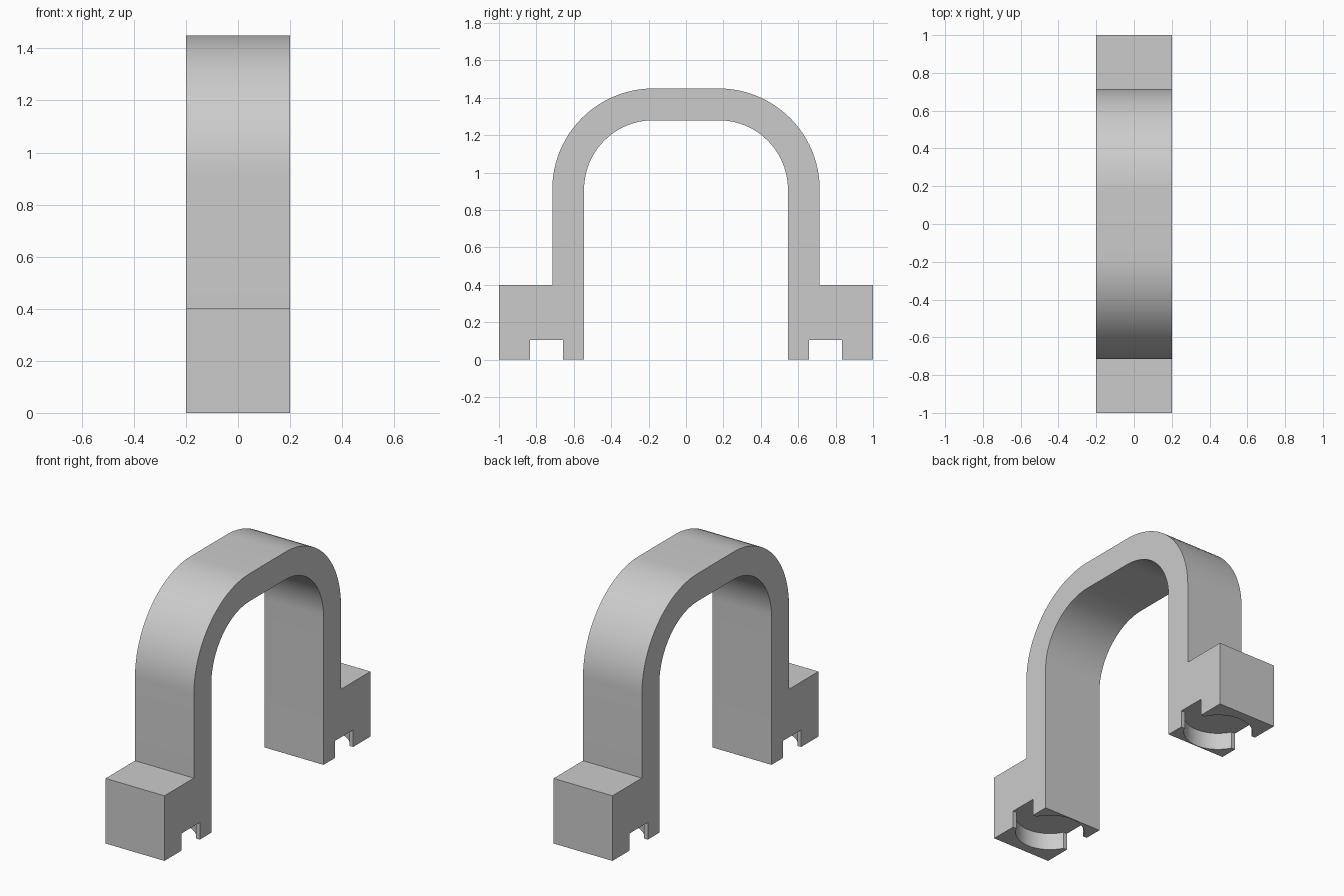
import bpy
import bmesh
from math import asin, cos, sin, pi, radians
from mathutils import Vector

if "Cube" in bpy.data.objects:
    bpy.data.objects.remove(bpy.data.objects["Cube"])

HALF_WIDTH = 0.2        # half thickness along x
LEG_OUT, LEG_IN = 0.715, 0.545
TOP, FOOT_TOP = 1.45, 0.4
BEND_Y = 0.175          # centre of the bend
BEND_R = LEG_OUT - BEND_Y
BEND_Z = TOP - BEND_R
RECESS_Y, RECESS_R, RECESS_H = 0.745, 0.195, 0.105
CHANNEL_HALF = 0.088

grey = bpy.data.materials.new("plain grey")
grey.use_nodes = True
grey.diffuse_color = (0.6, 0.6, 0.6, 1)
grey.node_tree.nodes["Principled BSDF"].inputs["Base Color"].default_value = (0.6, 0.6, 0.6, 1)


def prism(name, outline, offset):
    """Extrude a closed 3D outline by an offset vector."""
    bm = bmesh.new()
    face = bm.faces.new([bm.verts.new(p) for p in outline])
    moved = bmesh.ops.extrude_face_region(bm, geom=[face])["geom"]
    bmesh.ops.translate(bm, vec=Vector(offset),
                        verts=[v for v in moved if isinstance(v, bmesh.types.BMVert)])
    bmesh.ops.recalc_face_normals(bm, faces=bm.faces)
    mesh = bpy.data.meshes.new(name)
    bm.to_mesh(mesh)
    bm.free()
    mesh.materials.append(grey)
    obj = bpy.data.objects.new(name, mesh)
    bpy.context.collection.objects.link(obj)
    return obj


def bend(radius, steps=24):
    """Quarter arc from the leg up to the flat top, on the +y side."""
    return [(BEND_Y + radius * cos(pi / 2 * i / steps),
             BEND_Z + radius * sin(pi / 2 * i / steps)) for i in range(steps + 1)]


def mirrored(points):
    return [(-y, z) for y, z in reversed(points)]


# Arched grip with its two feet, one continuous profile
outer = [(1, 0), (1, FOOT_TOP), (LEG_OUT, FOOT_TOP)] + bend(BEND_R)
inner = [(LEG_IN, 0)] + bend(LEG_IN - BEND_Y)
profile = outer + mirrored(outer) + list(reversed(mirrored(inner))) + list(reversed(inner))
handle = prism("arched_handle", [(-HALF_WIDTH, y, z) for y, z in profile],
               (2 * HALF_WIDTH, 0, 0))


# Round recess with a channel through both sides, under each foot
def recess_outline(centre, steps=32):
    start = asin(CHANNEL_HALF / RECESS_R)
    arc = [start + (pi - 2 * start) * i / steps for i in range(steps + 1)]
    half = [(0.3, CHANNEL_HALF)]
    half += [(RECESS_R * cos(a), RECESS_R * sin(a)) for a in arc]
    half += [(-0.3, CHANNEL_HALF)]
    return [(x, centre + y, -0.1) for x, y in half + [(-x, -y) for x, y in half]]


bpy.context.view_layer.objects.active = handle
handle.select_set(True)
for side in (-1, 1):
    cutter = prism("recess_cutter", recess_outline(side * RECESS_Y), (0, 0, 0.1 + RECESS_H))
    cutter.hide_render = True
    cut = handle.modifiers.new("recess", "BOOLEAN")
    cut.operation = "DIFFERENCE"
    cut.solver = "EXACT"
    cut.object = cutter
    bpy.ops.object.modifier_apply(modifier=cut.name)
    bpy.data.objects.remove(cutter)

bpy.ops.object.shade_smooth_by_angle(angle=radians(30))
